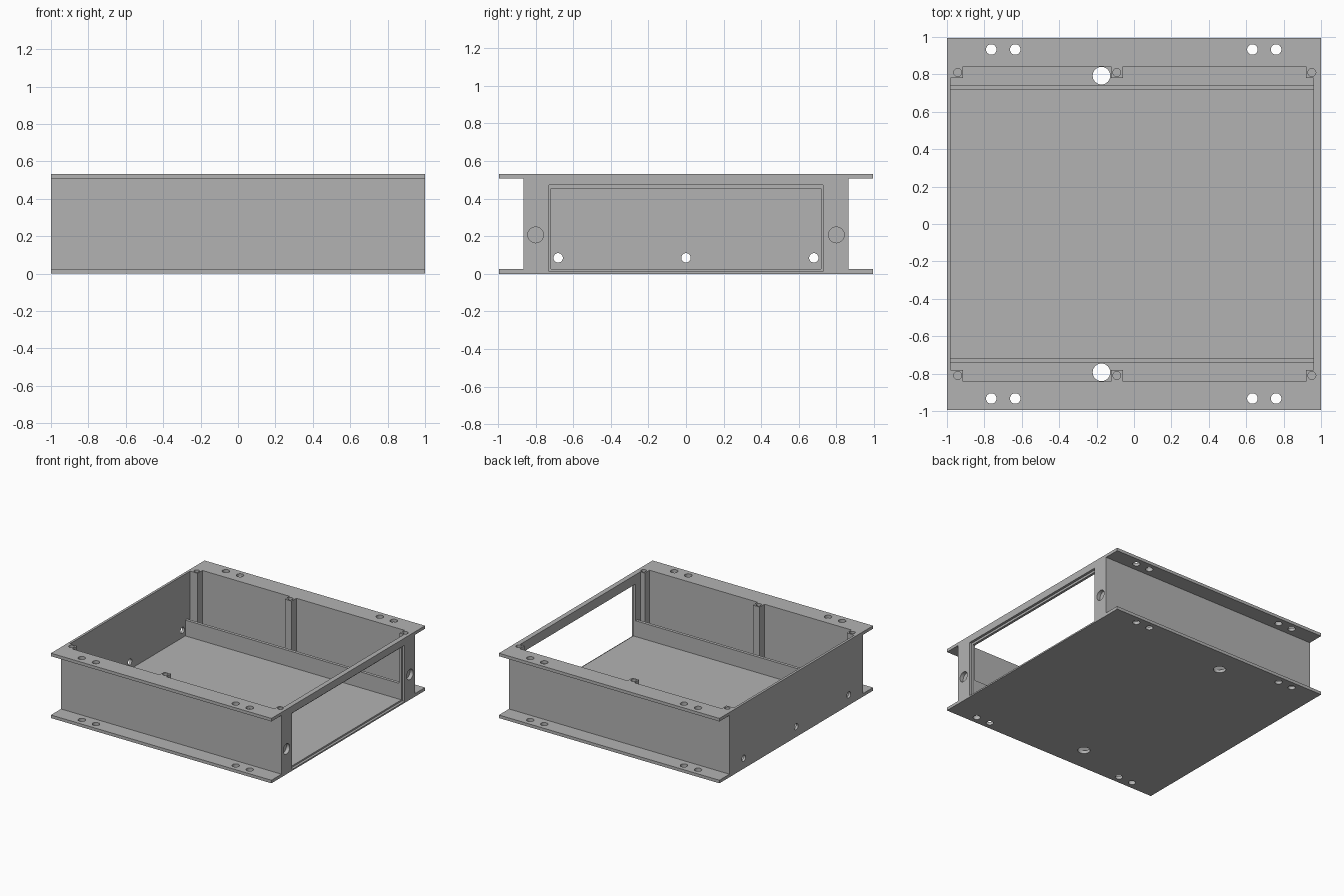
import bpy, math

if "Cube" in bpy.data.objects:
    bpy.data.objects.remove(bpy.data.objects["Cube"], do_unlink=True)

grey = bpy.data.materials.new("plain grey")
grey.use_nodes = True
colour = (0.45, 0.45, 0.45, 1)
grey.diffuse_color = colour
grey.node_tree.nodes["Principled BSDF"].inputs["Base Color"].default_value = colour

# Main dimensions
FLOOR, RIM, TOP = 0.025, 0.507, 0.532
DEPTH = 0.995
WALL_OUT, WALL_IN = 0.865, 0.842
LEFT_IN, BACK_IN = 0.96, -0.98


def box(name, x0, x1, y0, y1, z0, z1):
    bpy.ops.mesh.primitive_cube_add(size=1, location=((x0 + x1) / 2, (y0 + y1) / 2, (z0 + z1) / 2))
    obj = bpy.context.object
    obj.name = name
    obj.scale = (x1 - x0, y1 - y0, z1 - z0)
    bpy.ops.object.transform_apply(location=True, rotation=False, scale=True)
    obj.data.materials.append(grey)
    return obj


def drill(name, centre, radius, length, along_x=False):
    bpy.ops.mesh.primitive_cylinder_add(
        vertices=32, radius=radius, depth=length, location=centre,
        rotation=(0, math.pi / 2 if along_x else 0, 0))
    obj = bpy.context.object
    obj.name = name
    obj.data.materials.append(grey)
    return obj


def cut(obj, cutters):
    for cutter in cutters:
        mod = obj.modifiers.new("cut", 'BOOLEAN')
        mod.operation = 'DIFFERENCE'
        mod.solver = 'EXACT'
        mod.object = cutter
        cutter.hide_render = True
    bpy.ops.object.select_all(action='DESELECT')
    obj.select_set(True)
    bpy.context.view_layer.objects.active = obj
    for mod in list(obj.modifiers):
        bpy.ops.object.modifier_apply(modifier=mod.name)


parts = []

# Plates, walls and low inner rails
base = box("base_plate", -1, 1, -DEPTH, DEPTH, 0, FLOOR)
rim = box("top_flange", -1, 1, -DEPTH, DEPTH, RIM, TOP)
open_end = box("open_end_wall", LEFT_IN, 1, -WALL_OUT, WALL_OUT, FLOOR, RIM)
closed_end = box("closed_end_wall", -1, BACK_IN, -WALL_OUT, WALL_OUT, FLOOR, RIM)
parts += [base, rim, open_end, closed_end]
for side, label in ((-1, "front"), (1, "back")):
    y0, y1 = sorted((side * WALL_IN, side * WALL_OUT))
    parts.append(box(label + "_wall", BACK_IN, LEFT_IN, y0, y1, FLOOR, RIM))
    y0, y1 = sorted((side * 0.717, side * 0.742))
    parts.append(box(label + "_rail", BACK_IN, LEFT_IN, y0, y1, FLOOR, 0.155))

# Cutters for the box mouth, window, bolt holes and cable holes
mouth = box("mouth_cutter", BACK_IN, LEFT_IN, -WALL_IN, WALL_IN, 0.4, 0.7)
window = box("window_cutter", 0.9, 1.1, -0.717, 0.717, -0.1, 0.455)
recess = box("window_recess_cutter", 0.98, 1.1, -0.73, 0.73, 0.012, 0.473)
cutters = [mouth, window, recess]
bolts, cables, sockets, screws = [], [], [], []
for side in (-1, 1):
    for x in (-0.763, -0.635, 0.633, 0.76):
        bolts.append(drill("bolt_cutter", (x, side * 0.933, 0.25), 0.028, 1))
    cables.append(drill("cable_cutter", (-0.174, side * 0.793, 0), 0.047, 0.2))
    sockets.append(drill("socket_cutter", (1, side * 0.8, 0.207), 0.042, 0.06, True))
vents = [drill("vent_cutter", (-1, y, 0.085), 0.025, 0.2, True) for y in (-0.68, 0, 0.68)]

# Screw posts in the corners and half way along the long walls
for side, label in ((-1, "front"), (1, "back")):
    for x0, x1, hole, place in ((BACK_IN, -0.913, -0.943, "right"),
                                (-0.122, -0.06, -0.092, "middle"),
                                (0.92, LEFT_IN, 0.951, "left")):
        y0, y1 = sorted((side * 0.78, side * WALL_IN))
        post = box(label + "_" + place + "_post", x0, x1, y0, y1, FLOOR, TOP)
        screw = drill("screw_cutter", (hole, side * 0.81, TOP), 0.021, 0.2)
        cut(post, [screw])
        screws.append(screw)
        parts.append(post)

cut(base, bolts + cables + [recess])
cut(rim, [mouth] + bolts + screws)
cut(open_end, [window, recess] + sockets + screws)
cut(closed_end, vents)

for cutter in cutters + bolts + cables + sockets + vents + screws:
    bpy.data.objects.remove(cutter, do_unlink=True)

# Smooth hole walls, crisp edges
bpy.ops.object.select_all(action='DESELECT')
for part in parts:
    part.select_set(True)
bpy.context.view_layer.objects.active = base
bpy.ops.object.shade_smooth_by_angle(angle=math.radians(30))
